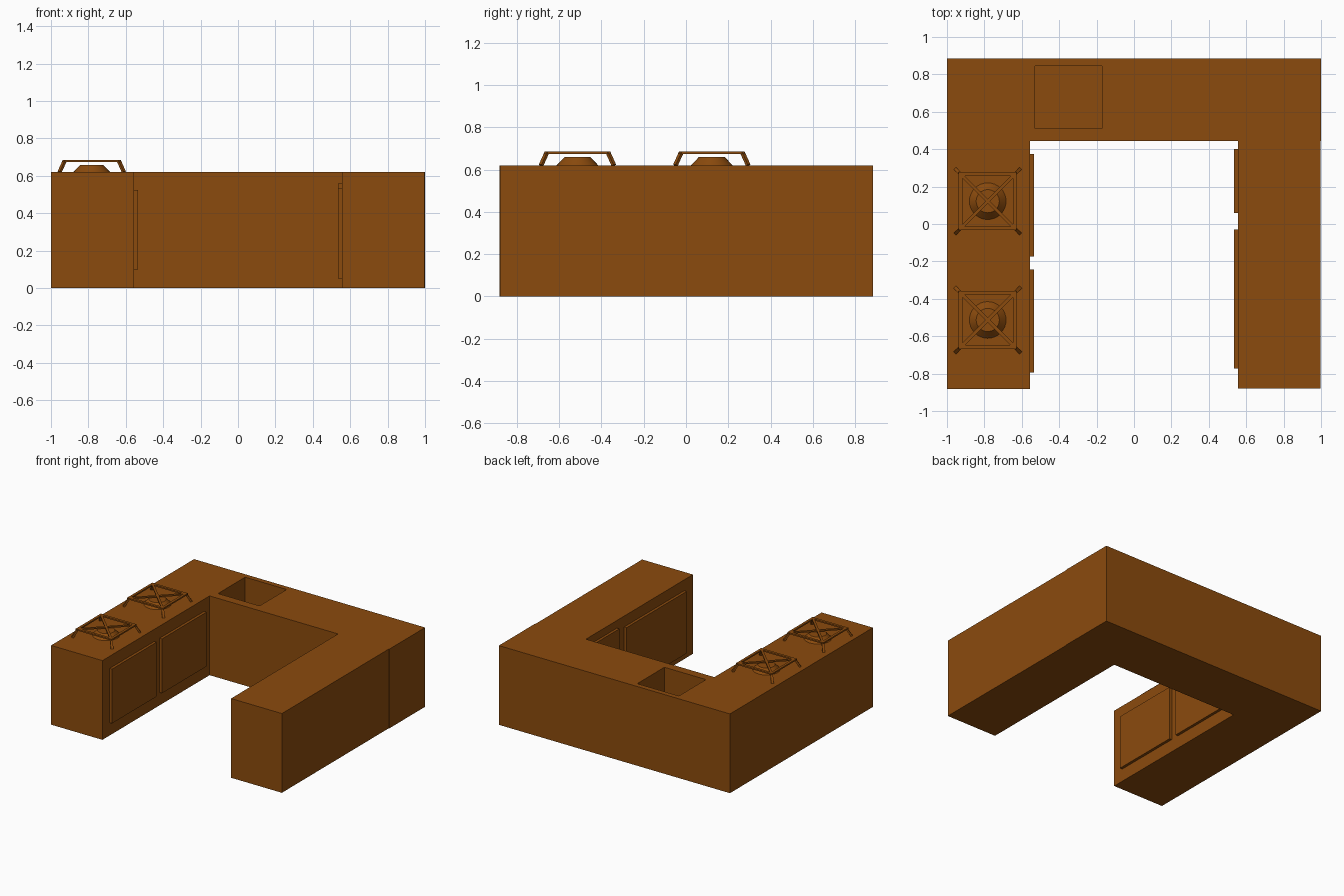
import bpy, bmesh, math
from mathutils import Vector, Matrix

if "Cube" in bpy.data.objects:
    bpy.data.objects.remove(bpy.data.objects["Cube"])

wood = bpy.data.materials.new("brown")
wood.diffuse_color = (0.26, 0.07, 0.004, 1)
wood.use_nodes = True
wood.node_tree.nodes["Principled BSDF"].inputs["Base Color"].default_value = wood.diffuse_color
TOP = 0.62


def finish(name, bm):
    bmesh.ops.recalc_face_normals(bm, faces=bm.faces)
    me = bpy.data.meshes.new(name)
    bm.to_mesh(me)
    bm.free()
    me.materials.append(wood)
    ob = bpy.data.objects.new(name, me)
    bpy.context.collection.objects.link(ob)
    return ob


def add_box(bm, lo, hi):
    lo, hi = Vector(lo), Vector(hi)
    m = Matrix.Translation((lo + hi) / 2) @ Matrix.Diagonal((*(hi - lo), 1))
    bmesh.ops.create_cube(bm, size=1, matrix=m)


def box(name, lo, hi):
    bm = bmesh.new()
    add_box(bm, lo, hi)
    return finish(name, bm)


def add_bar(bm, a, b, width, height):
    # box bar running from a to b
    a, b = Vector(a), Vector(b)
    d = b - a
    rot = d.to_track_quat('X', 'Z').to_matrix().to_4x4()
    m = Matrix.Translation((a + b) / 2) @ rot @ Matrix.Diagonal((d.length, width, height, 1))
    bmesh.ops.create_cube(bm, size=1, matrix=m)


# U-shaped counter: extruded outline
outline = [(-1, -0.882), (-0.556, -0.882), (-0.556, 0.443), (0.556, 0.443),
           (0.556, -0.88), (0.996, -0.88), (0.996, 0.443), (1, 0.443), (1, 0.885), (-1, 0.885)]
bm = bmesh.new()
base = bm.faces.new([bm.verts.new((x, y, 0)) for x, y in outline])
ext = bmesh.ops.extrude_face_region(bm, geom=[base], use_keep_orig=True)
bmesh.ops.translate(bm, vec=(0, 0, TOP),
                    verts=[v for v in ext["geom"] if isinstance(v, bmesh.types.BMVert)])
counter = finish("counter", bm)

# Sink basin cut into the back run
cutter = box("sink_cutter", (-0.53, 0.51, 0.32), (-0.17, 0.845, 0.8))
cutter.hide_render = True
cutter.hide_viewport = False
mod = counter.modifiers.new("sink", 'BOOLEAN')
mod.operation = 'DIFFERENCE'
mod.object = cutter
mod.solver = 'EXACT'
bpy.context.view_layer.objects.active = counter
bpy.ops.object.modifier_apply(modifier=mod.name)
bpy.data.objects.remove(cutter)

# Cupboard doors facing the aisle: name, side, y range, z range
for name, side, y0, y1, z0, z1 in [
        ("left_door_front", -1, -0.793, -0.243, 0.10, 0.525),
        ("left_door_back", -1, -0.175, 0.375, 0.10, 0.525),
        ("right_door_front", 1, -0.772, -0.03, 0.05, 0.535),
        ("right_door_back", 1, 0.06, 0.40, 0.05, 0.56)]:
    xs = sorted((side * 0.535, side * 0.56))
    box(name, (xs[0], y0, z0), (xs[1], y1, z1))


def hob(tag, cx, cy):
    # Burner: tapered disc
    bm = bmesh.new()
    bmesh.ops.create_cone(bm, cap_ends=True, segments=32, radius1=0.1, radius2=0.062,
                          depth=0.04, matrix=Matrix.Translation((cx, cy, TOP + 0.018)))
    burner = finish("burner_" + tag, bm)
    bpy.ops.object.select_all(action='DESELECT')
    burner.select_set(True)
    bpy.context.view_layer.objects.active = burner
    bpy.ops.object.shade_smooth_by_angle(angle=math.radians(30))

    # Pan support: square frame, diagonal cross, splayed legs
    bm = bmesh.new()
    z, h = 0.68, 0.145
    for s in (-1, 1):
        add_bar(bm, (cx - 0.155, cy + s * h, z), (cx + 0.155, cy + s * h, z), 0.02, 0.011)
        add_bar(bm, (cx + s * h, cy - 0.155, z), (cx + s * h, cy + 0.155, z), 0.02, 0.011)
        add_bar(bm, (cx - h, cy - s * h, z), (cx + h, cy + s * h, z), 0.018, 0.01)
        for t in (-1, 1):
            add_bar(bm, (cx + s * 0.145, cy + t * 0.145, z),
                    (cx + s * 0.172, cy + t * 0.172, TOP), 0.018, 0.014)
    finish("pan_support_" + tag, bm)


hob("back", -0.782, 0.122)
hob("front", -0.782, -0.513)
